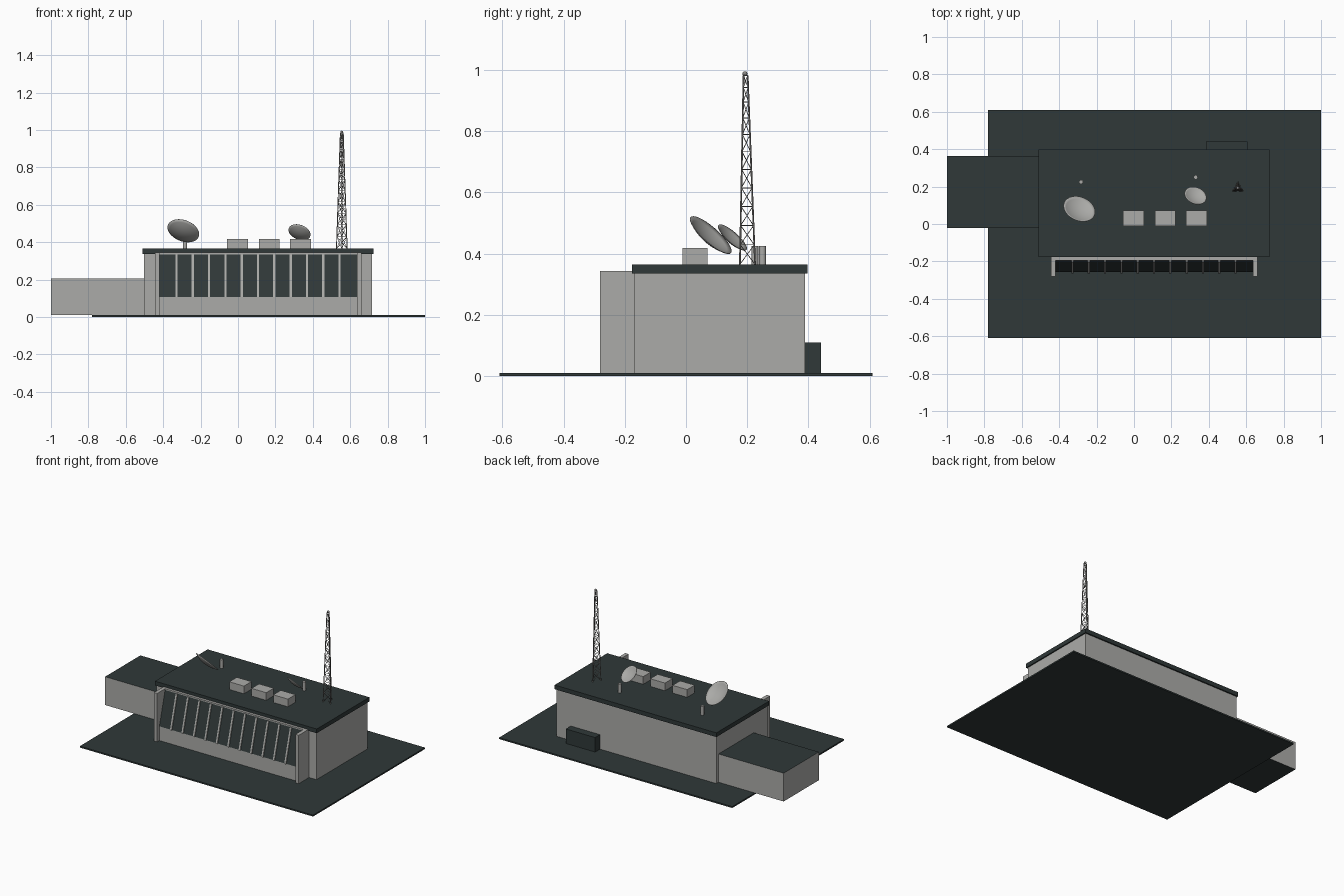
import bpy, bmesh, math
from mathutils import Vector

if "Cube" in bpy.data.objects:
    bpy.data.objects.remove(bpy.data.objects["Cube"])


def material(name, rgb):
    m = bpy.data.materials.new(name)
    m.diffuse_color = (*rgb, 1)
    m.use_nodes = True
    m.node_tree.nodes["Principled BSDF"].inputs["Base Color"].default_value = m.diffuse_color
    return m


LIGHT = material("light_grey", (0.41, 0.41, 0.395))
DARK = material("dark_slate", (0.029, 0.040, 0.040))
STEEL = material("mast_steel", (0.25, 0.245, 0.235))


def finish(name, bm, *mats):
    bmesh.ops.recalc_face_normals(bm, faces=bm.faces)
    me = bpy.data.meshes.new(name)
    bm.to_mesh(me)
    bm.free()
    for m in mats:
        me.materials.append(m)
    ob = bpy.data.objects.new(name, me)
    bpy.context.collection.objects.link(ob)
    return ob


def smooth(ob):
    bpy.ops.object.select_all(action='DESELECT')
    ob.select_set(True)
    bpy.context.view_layer.objects.active = ob
    bpy.ops.object.shade_smooth_by_angle(angle=math.radians(40))


def box(name, x, y, z, mat):
    bm = bmesh.new()
    bmesh.ops.create_cube(bm, size=1)
    for v in bm.verts:
        v.co = [r[0] + (c + 0.5) * (r[1] - r[0]) for c, r in zip(v.co, (x, y, z))]
    return finish(name, bm, mat)


def prism(name, profile, x0, x1, *mats):
    """Extrude a y-z profile along x."""
    bm = bmesh.new()
    f = bm.faces.new([bm.verts.new((x0, y, z)) for y, z in profile])
    r = bmesh.ops.extrude_face_region(bm, geom=[f])
    for v in r["geom"]:
        if isinstance(v, bmesh.types.BMVert):
            v.co.x = x1
    return finish(name, bm, *mats)


def add_rod(bm, a, b, radius, sides=6):
    a, b = Vector(a), Vector(b)
    r = bmesh.ops.create_cone(bm, cap_ends=True, segments=sides,
                              radius1=radius, radius2=radius, depth=(b - a).length)
    q = (b - a).to_track_quat('Z', 'Y')
    for v in r["verts"]:
        v.co = q @ v.co + (a + b) / 2


# Ground slab, main hall and roof
box("ground_slab", (-0.78, 1.0), (-0.61, 0.61), (0, 0.01), DARK)
box("main_hall", (-0.503, 0.717), (-0.168, 0.388), (0.01, 0.336), LIGHT)
box("main_roof", (-0.51, 0.725), (-0.177, 0.397), (0.336, 0.365), DARK)
box("rear_cabinet", (0.385, 0.608), (0.388, 0.441), (0.01, 0.11), DARK)

# Side annex with dark roof and underside
annex = box("side_annex", (-1.0, -0.503), (-0.021, 0.364), (0.01, 0.205), LIGHT)
annex.data.materials.append(DARK)
for p in annex.data.polygons:
    p.material_index = int(abs(p.normal.z) > 0.5)

# Front bay: low wall, leaning glass, top beam
bay = prism("front_bay", [(-0.257, 0.01), (-0.257, 0.108), (-0.195, 0.335), (-0.195, 0.344),
                          (-0.168, 0.344), (-0.168, 0.01)], -0.42, 0.635, LIGHT, DARK)
for p in bay.data.polygons:
    p.material_index = int(p.normal.y < -0.5 and p.normal.z > 0.1)

# End fins and window mullions
for side, x in (("left", -0.445), ("right", 0.635)):
    box(side + "_bay_fin", (x, x + 0.025), (-0.281, -0.168), (0.01, 0.344), LIGHT)
for i in range(1, 12):
    x = -0.416 + i * 0.0872
    prism(f"mullion_{i}", [(-0.257, 0.108), (-0.264, 0.108), (-0.202, 0.335), (-0.195, 0.335)],
          x - 0.006, x + 0.006, LIGHT)

# Rooftop ventilation units
for i, x in enumerate((-0.059, 0.111, 0.277)):
    box(f"roof_unit_{i + 1}", (x, x + 0.112), (-0.011, 0.071), (0.365, 0.418), LIGHT)


# Dishes: shallow thin bowls facing up and back
def dish(name, centre, radius, depth):
    bm = bmesh.new()
    rings, seg = 6, 32
    q = Vector((0.28, 0.64, 0.72)).to_track_quat('Z', 'Y')

    def pt(t, k):
        a = math.tau * k / seg
        return q @ Vector((radius * t * math.cos(a), radius * t * math.sin(a),
                           depth * (t * t - 1))) + Vector(centre)

    hub = bm.verts.new(pt(0, 0))
    prev = None
    for j in range(1, rings + 1):
        ring = [bm.verts.new(pt(j / rings, k)) for k in range(seg)]
        for k in range(seg):
            n = (k + 1) % seg
            if prev:
                bm.faces.new((prev[k], ring[k], ring[n], prev[n]))
            else:
                bm.faces.new((hub, ring[k], ring[n]))
        prev = ring
    ob = finish(name, bm, LIGHT)
    smooth(ob)
    mod = ob.modifiers.new("thickness", 'SOLIDIFY')
    mod.thickness = 0.002
    mod.offset = 0


dish("large_dish", (-0.292, 0.081, 0.461), 0.088, 0.022)
dish("small_dish", (0.329, 0.152, 0.453), 0.061, 0.015)

# Short roof posts
for name, x, y in (("left_post", -0.283, 0.225), ("right_post", 0.33, 0.25)):
    bm = bmesh.new()
    add_rod(bm, (x, y, 0.365), (x, y, 0.425), 0.0115, 12)
    smooth(finish(name, bm, LIGHT))

# Triangular lattice mast
Z0, Z1, LEVELS = 0.365, 0.982, 11


def mast_point(level, k):
    t = 1 - (1 - level / LEVELS) ** 1.15
    r = 0.033 + (0.009 - 0.033) * t
    a = math.pi / 2 + k * math.tau / 3
    return (0.555 + r * math.cos(a), 0.1925 + r * math.sin(a), Z0 + (Z1 - Z0) * t)


bm = bmesh.new()
for k in range(3):
    add_rod(bm, mast_point(0, k), mast_point(LEVELS, k), 0.0028)
    for i in range(LEVELS):
        add_rod(bm, mast_point(i, k), mast_point(i + 1, k + 1), 0.0014, 4)
        add_rod(bm, mast_point(i, k + 1), mast_point(i + 1, k), 0.0014, 4)
        add_rod(bm, mast_point(i + 1, k), mast_point(i + 1, k + 1), 0.0014, 4)
finish("lattice_mast", bm, STEEL)

# Beacon on the mast
bm = bmesh.new()
bmesh.ops.create_uvsphere(bm, u_segments=12, v_segments=8, radius=0.008)
bmesh.ops.translate(bm, verts=bm.verts, vec=(0.555, 0.1925, 0.988))
smooth(finish("mast_beacon", bm, STEEL))
